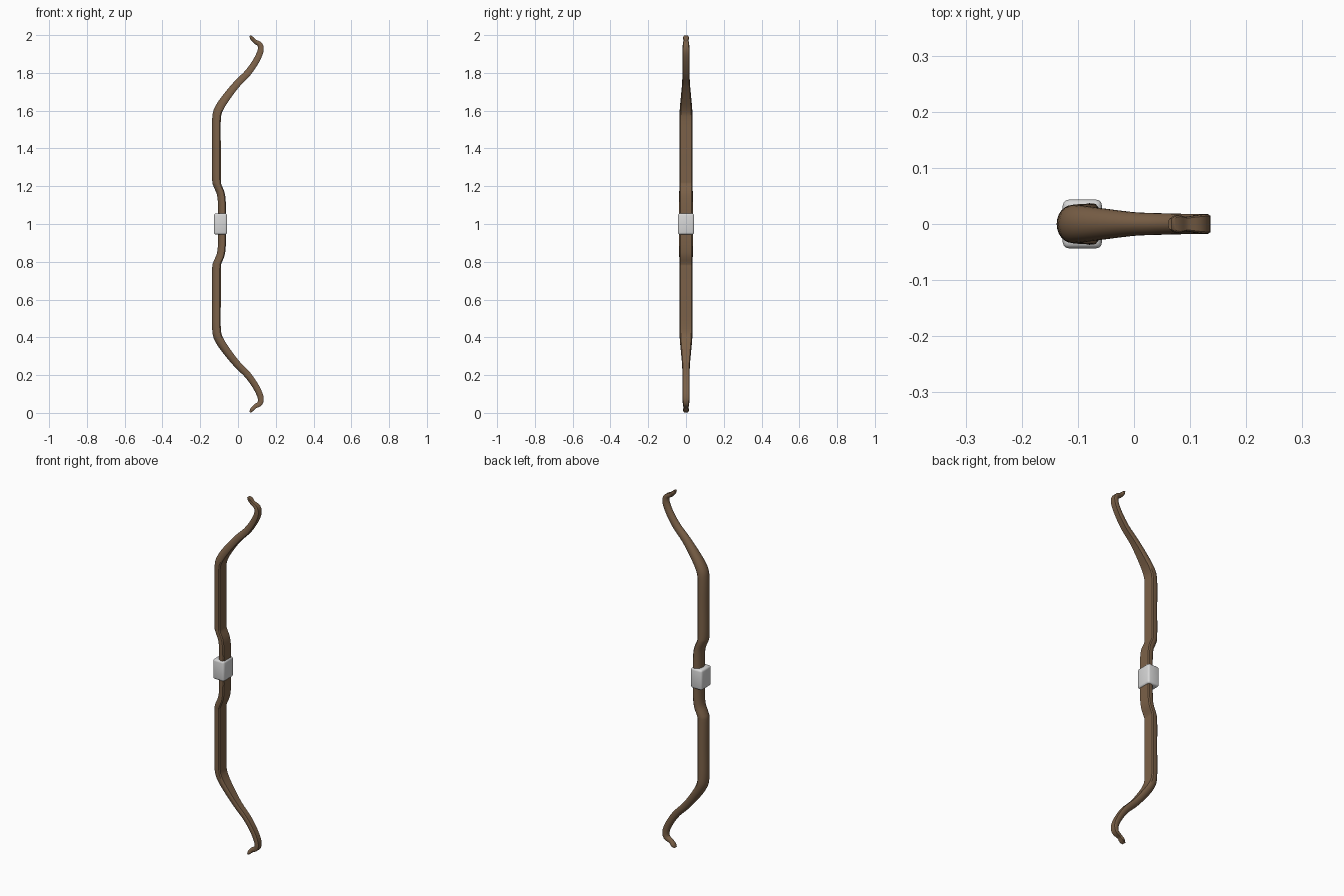
import bpy, bmesh, math
from mathutils import Vector

if "Cube" in bpy.data.objects:
    bpy.data.objects.remove(bpy.data.objects["Cube"])

def material(name, col):
    m = bpy.data.materials.new(name)
    m.diffuse_color = (*col, 1)
    m.use_nodes = True
    m.node_tree.nodes["Principled BSDF"].inputs["Base Color"].default_value = m.diffuse_color
    return m

wood = material("brown wood", (0.2, 0.12, 0.065))
wrap = material("pale grey wrap", (0.68, 0.68, 0.68))

# Upper half of the bow: x, z, half thickness, half width
UPPER = [
    (-0.085, 1.00, 0.021, 0.037), (-0.085, 1.10, 0.021, 0.037),
    (-0.091, 1.16, 0.021, 0.036), (-0.109, 1.205, 0.021, 0.035),
    (-0.114, 1.24, 0.023, 0.034), (-0.114, 1.40, 0.023, 0.034),
    (-0.114, 1.55, 0.023, 0.034), (-0.101, 1.61, 0.023, 0.033),
    (-0.055, 1.68, 0.021, 0.027), (-0.002, 1.745, 0.019, 0.021),
    (0.052, 1.80, 0.018, 0.019), (0.094, 1.86, 0.017, 0.018),
    (0.119, 1.915, 0.016, 0.018), (0.116, 1.949, 0.014, 0.017),
    (0.090, 1.966, 0.011, 0.013), (0.074, 1.983, 0.010, 0.016),
    (0.064, 1.996, 0.004, 0.010),
]
POINTS = [(x, 2 - z, t, w) for x, z, t, w in reversed(UPPER[1:])] + UPPER

def smooth_path(pts, steps):
    """Catmull-Rom interpolation through the control points."""
    p = [Vector(q) for q in pts]
    p = [p[0] * 2 - p[1]] + p + [p[-1] * 2 - p[-2]]
    out = []
    for i in range(1, len(p) - 2):
        a, b, c, d = p[i - 1:i + 3]
        for s in range(steps):
            t = s / steps
            out.append(0.5 * (2 * b + (c - a) * t + (2 * a - 5 * b + 4 * c - d) * t * t
                              + (3 * b - a - 3 * c + d) * t ** 3))
    return out + [p[-2]]

# Cross-section: rounded belly on -x, flat face with small chamfers on +x
SECTION = [(0.25 - 1.25 * math.sin(math.pi * k / 12), math.cos(math.pi * k / 12))
           for k in range(13)]
SECTION += [(0.75, -0.97), (1.0, -0.82), (1.0, 0.82), (0.75, 0.97)]

# Bow stave swept along the path
path = smooth_path(POINTS, 4)
bm = bmesh.new()
rings = []
for i, p in enumerate(path):
    d = path[min(i + 1, len(path) - 1)] - path[max(i - 1, 0)]
    tan = Vector((d[0], d[1])).normalized()
    nrm = Vector((tan.y, -tan.x))
    rings.append([bm.verts.new((p[0] + nrm.x * u * p[2], v * p[3], p[1] + nrm.y * u * p[2]))
                  for u, v in SECTION])
n = len(SECTION)
for a, b in zip(rings, rings[1:]):
    for k in range(n):
        bm.faces.new((a[k], a[(k + 1) % n], b[(k + 1) % n], b[k]))
bm.faces.new(rings[0])
bm.faces.new(rings[-1])
bmesh.ops.recalc_face_normals(bm, faces=bm.faces[:])
mesh = bpy.data.meshes.new("bow_stave")
bm.to_mesh(mesh)
bm.free()
stave = bpy.data.objects.new("bow_stave", mesh)
bpy.context.collection.objects.link(stave)
mesh.materials.append(wood)

# Grip wrap
bpy.ops.mesh.primitive_cube_add(size=1, location=(-0.092, 0, 1.0))
grip = bpy.context.object
grip.name = "grip_wrap"
grip.scale = (0.07, 0.087, 0.112)
bpy.ops.object.transform_apply(location=False, rotation=False, scale=True)
bev = grip.modifiers.new("rounded", 'BEVEL')
bev.width = 0.011
bev.segments = 3
bpy.ops.object.modifier_apply(modifier="rounded")
grip.data.materials.append(wrap)

for ob in (stave, grip):
    bpy.ops.object.select_all(action='DESELECT')
    ob.select_set(True)
    bpy.context.view_layer.objects.active = ob
    bpy.ops.object.shade_smooth_by_angle(angle=math.radians(35))
